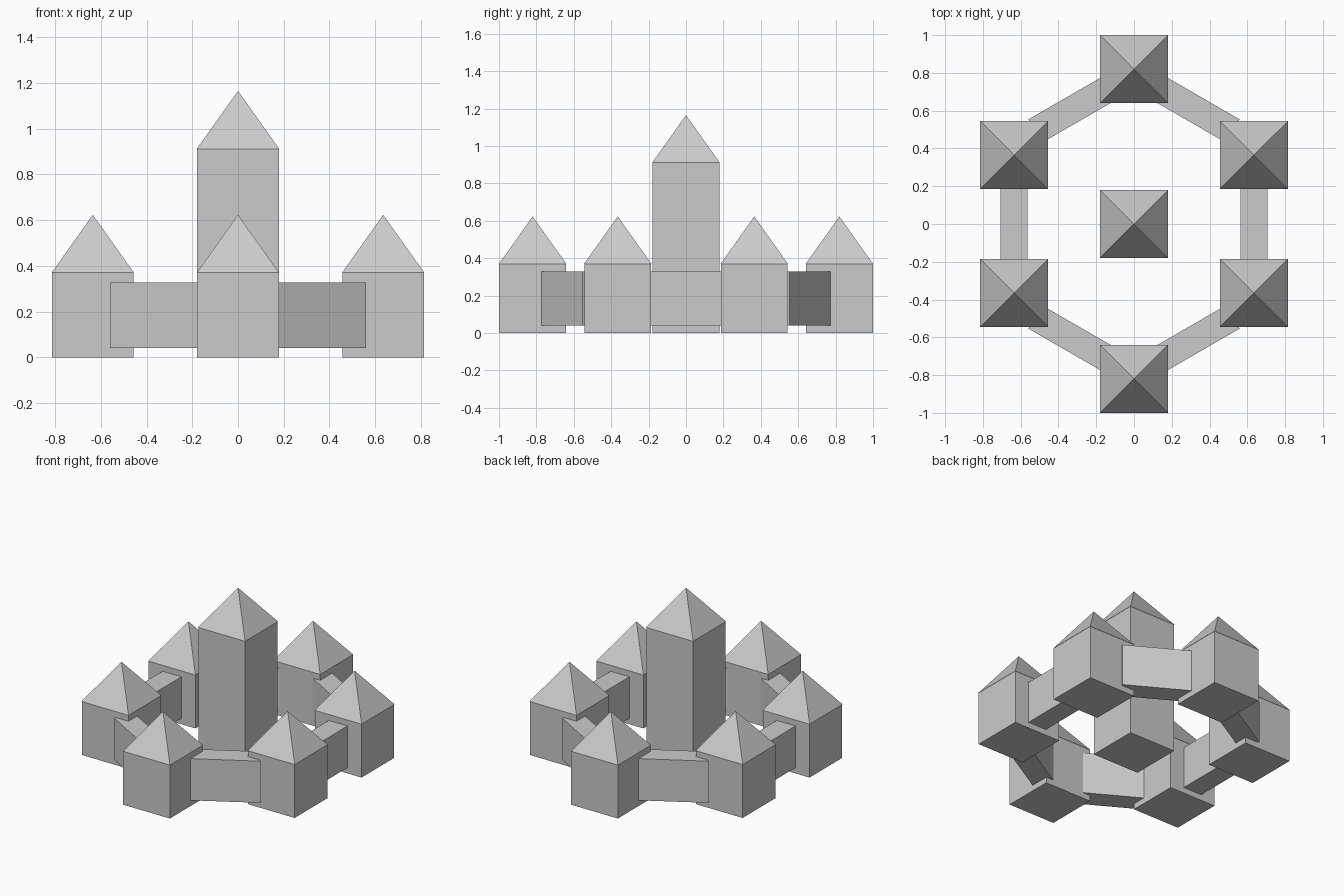
import bpy
from math import radians, sqrt

if "Cube" in bpy.data.objects:
    bpy.data.objects.remove(bpy.data.objects["Cube"])


def box(name, x, y, z0, z1, sx, sy, rot=0.0):
    bpy.ops.mesh.primitive_cube_add(size=1, location=(x, y, (z0 + z1) / 2),
                                    rotation=(0, 0, rot))
    ob = bpy.context.object
    ob.name = name
    ob.scale = (sx, sy, z1 - z0)
    bpy.ops.object.transform_apply(location=False, rotation=False, scale=True)


# Square tower with a pyramid roof
def tower(name, x, y, height):
    box(name, x, y, 0, height, 0.357, 0.357)
    bpy.ops.mesh.primitive_cone_add(vertices=4, radius1=0.18 * sqrt(2), radius2=0,
                                    depth=0.253, location=(x, y, height + 0.1265),
                                    rotation=(0, 0, radians(45)))
    bpy.context.object.name = name + "_roof"


# Central keep
tower("keep", 0, 0, 0.912)

# Ring of six outer towers
for x, y in [(0, 0.82), (0, -0.82)] + [(sx * 0.635, sy * 0.365)
                                       for sx in (-1, 1) for sy in (-1, 1)]:
    tower("outer_tower", x, y, 0.37)

# Straight side walls
for s in (-1, 1):
    box("side_wall", s * 0.635, 0, 0.04, 0.328, 0.143, 0.456)

# Angled front and back walls
for sx in (-1, 1):
    for sy in (-1, 1):
        box("angled_wall", sx * 0.326, sy * 0.606, 0.04, 0.328, 0.456, 0.143,
            radians(-30 * sx * sy))
